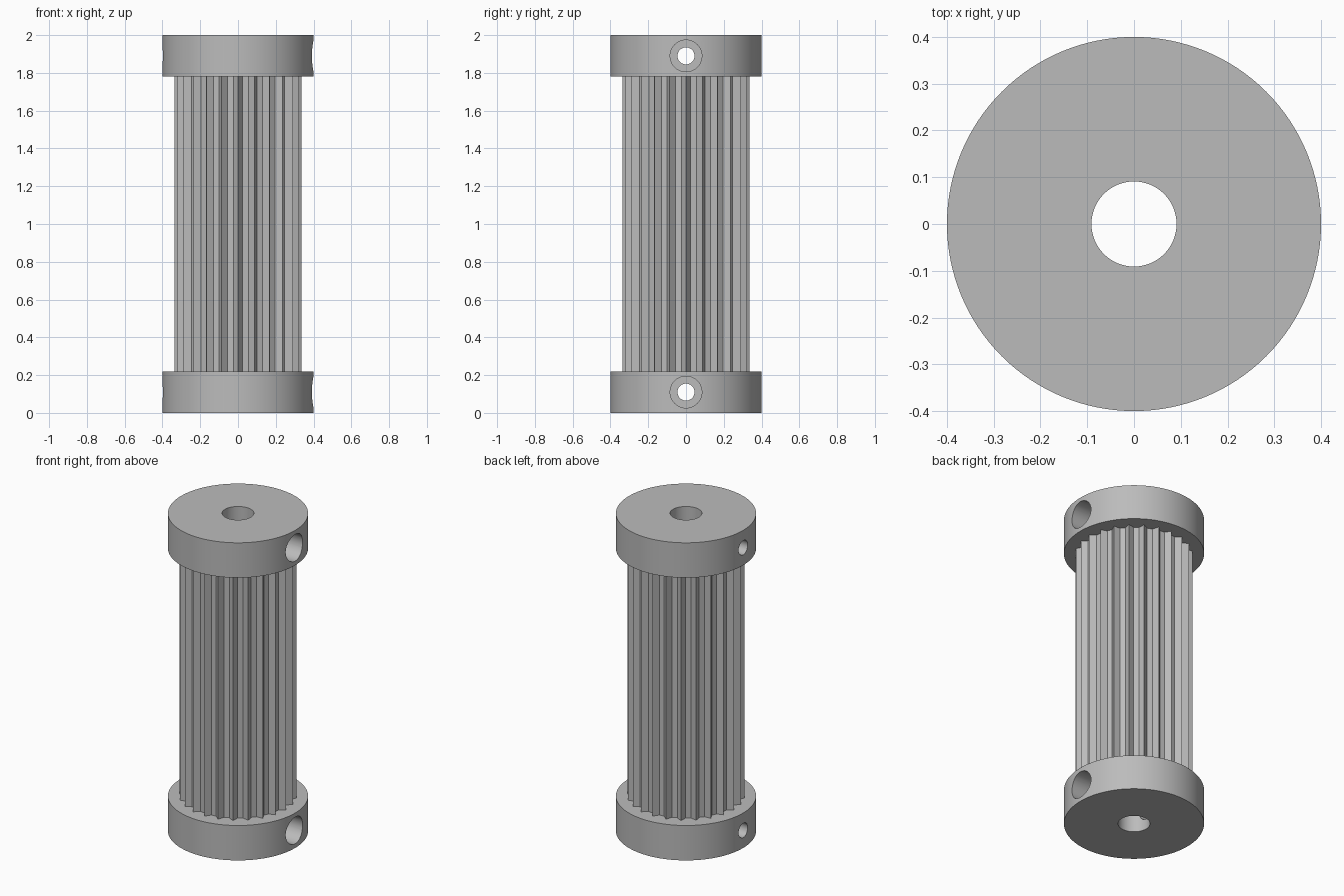
import bpy, bmesh
from math import sin, cos, radians, pi
from mathutils import Matrix

cube = bpy.data.objects.get("Cube")
if cube:
    bpy.data.objects.remove(cube, do_unlink=True)

HEIGHT, FLANGE_H, FLANGE_R = 2.0, 0.22, 0.4
BORE_R, TEETH, TIP_R, ROOT_R = 0.091, 24, 0.335, 0.3

grey = bpy.data.materials.new("plain grey")
grey.use_nodes = True
colour = (0.5, 0.5, 0.5, 1)
grey.diffuse_color = colour
grey.node_tree.nodes["Principled BSDF"].inputs["Base Color"].default_value = colour


def add_object(name, bm):
    mesh = bpy.data.meshes.new(name)
    bmesh.ops.recalc_face_normals(bm, faces=bm.faces)
    bm.to_mesh(mesh)
    bm.free()
    mesh.materials.append(grey)
    obj = bpy.data.objects.new(name, mesh)
    bpy.context.collection.objects.link(obj)
    return obj


def cylinder(name, radius, start, end, segments=96, along_x=False, z=0.0):
    bm = bmesh.new()
    place = Matrix.Translation((0, 0, (start + end) / 2))
    if along_x:
        place = Matrix.Translation((0, 0, z)) @ Matrix.Rotation(pi / 2, 4, 'Y') @ place
    bmesh.ops.create_cone(bm, cap_ends=True, segments=segments, radius1=radius,
                          radius2=radius, depth=end - start, matrix=place)
    return add_object(name, bm)


def cut(obj, cutters):
    bpy.context.view_layer.objects.active = obj
    for cutter in cutters:
        cutter.hide_render = True
        mod = obj.modifiers.new("cut", 'BOOLEAN')
        mod.operation, mod.solver, mod.object = 'DIFFERENCE', 'EXACT', cutter
        bpy.ops.object.modifier_apply(modifier=mod.name)
        bpy.data.objects.remove(cutter, do_unlink=True)


def smooth(obj):
    bpy.ops.object.select_all(action='DESELECT')
    obj.select_set(True)
    bpy.context.view_layer.objects.active = obj
    bpy.ops.object.shade_smooth_by_angle(angle=radians(20))


def bore_cutter():
    return cylinder("bore_cutter", BORE_R, -0.1, HEIGHT + 0.1, 64)


# Toothed barrel: pointed teeth with flat valleys between them
bm = bmesh.new()
ring = []
for i in range(TEETH):
    for offset, radius in ((-4.5, ROOT_R), (0, TIP_R), (4.5, ROOT_R)):
        a = radians(i * 360 / TEETH + offset)
        ring.append(bm.verts.new((radius * cos(a), radius * sin(a), FLANGE_H)))
base = bm.faces.new(ring)
top = bmesh.ops.extrude_face_region(bm, geom=[base], use_keep_orig=True)["geom"]
bmesh.ops.translate(bm, vec=(0, 0, HEIGHT - 2 * FLANGE_H),
                    verts=[v for v in top if isinstance(v, bmesh.types.BMVert)])
barrel = add_object("toothed_barrel", bm)
cut(barrel, [bore_cutter()])
smooth(barrel)

# End flanges, each with a cross hole that is widened on the left side
for name, bottom in (("bottom_flange", 0), ("top_flange", HEIGHT - FLANGE_H)):
    flange = cylinder(name, FLANGE_R, bottom, bottom + FLANGE_H, 128)
    mid = bottom + FLANGE_H / 2
    cut(flange, [bore_cutter(),
                 cylinder("cross_hole_cutter", 0.045, -0.6, 0.6, 48, True, mid),
                 cylinder("head_recess_cutter", 0.084, 0.2, 0.6, 48, True, mid)])
    smooth(flange)
